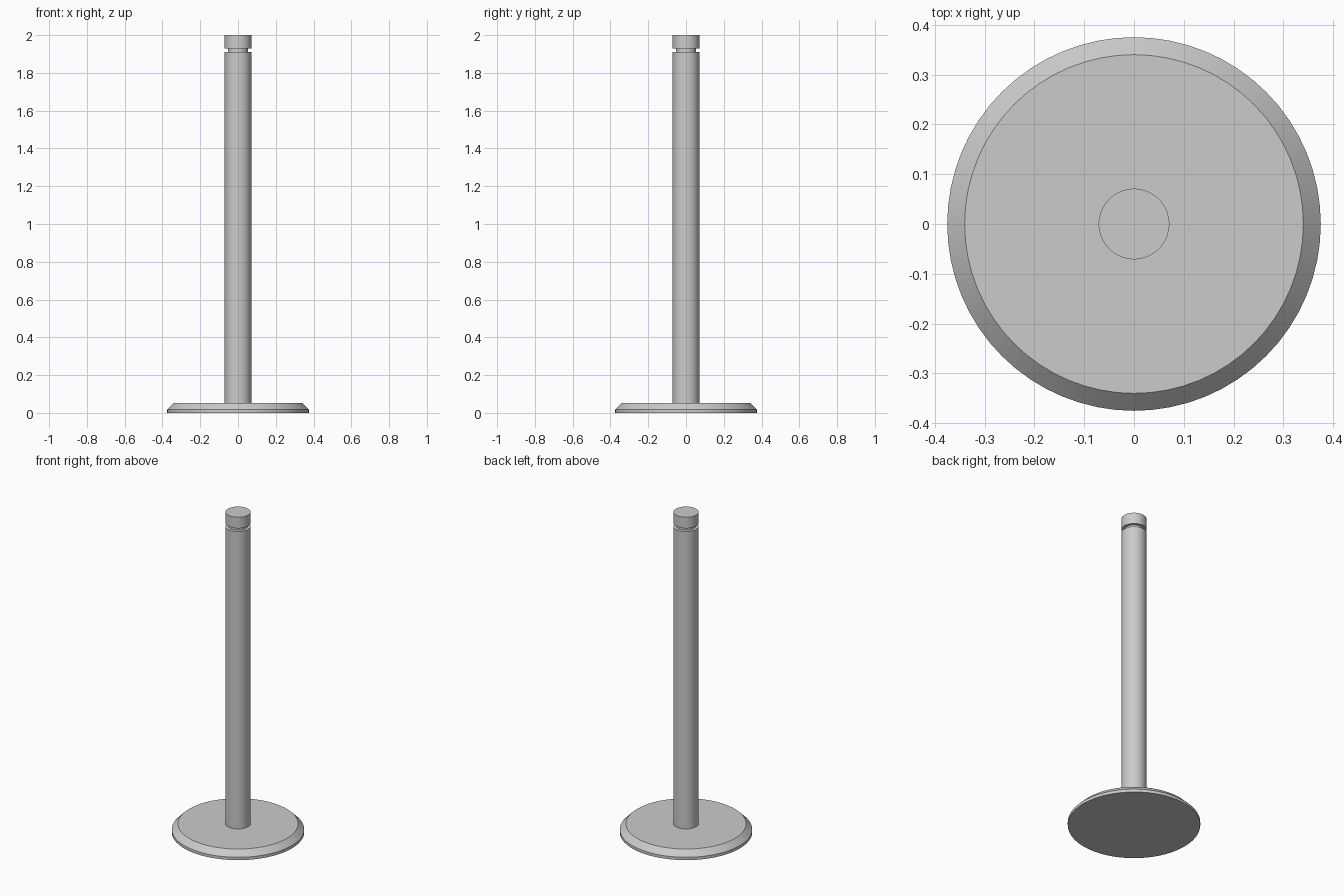
import bpy, bmesh, math

if "Cube" in bpy.data.objects:
    bpy.data.objects.remove(bpy.data.objects["Cube"])

SIDES = 64


def lathe(name, profile):
    """Revolve a closed (radius, z) profile that begins and ends on the axis."""
    bm = bmesh.new()
    verts = [bm.verts.new((r, 0, z)) for r, z in profile]
    edges = [bm.edges.new(pair) for pair in zip(verts, verts[1:])]
    bmesh.ops.spin(bm, geom=verts + edges, cent=(0, 0, 0), axis=(0, 0, 1),
                   angle=math.tau, steps=SIDES, use_duplicate=False)
    bmesh.ops.remove_doubles(bm, verts=bm.verts, dist=1e-5)
    bmesh.ops.recalc_face_normals(bm, faces=bm.faces)
    mesh = bpy.data.meshes.new(name)
    bm.to_mesh(mesh)
    bm.free()
    obj = bpy.data.objects.new(name, mesh)
    bpy.context.collection.objects.link(obj)
    bpy.ops.object.select_all(action='DESELECT')
    obj.select_set(True)
    bpy.context.view_layer.objects.active = obj
    bpy.ops.object.shade_smooth_by_angle(angle=math.radians(30))
    return obj


# Valve: flat head with bevelled seat, long stem, and keeper groove near the tip
HEAD_R, SEAT_R, STEM_R, GROOVE_R = 0.375, 0.34, 0.071, 0.053
lathe("valve", [
    (0, 0), (HEAD_R, 0), (HEAD_R, 0.018), (SEAT_R, 0.053),
    (STEM_R, 0.053), (STEM_R, 1.91), (GROOVE_R, 1.91),
    (GROOVE_R, 1.93), (STEM_R, 1.93), (STEM_R, 2.0), (0, 2.0),
])
